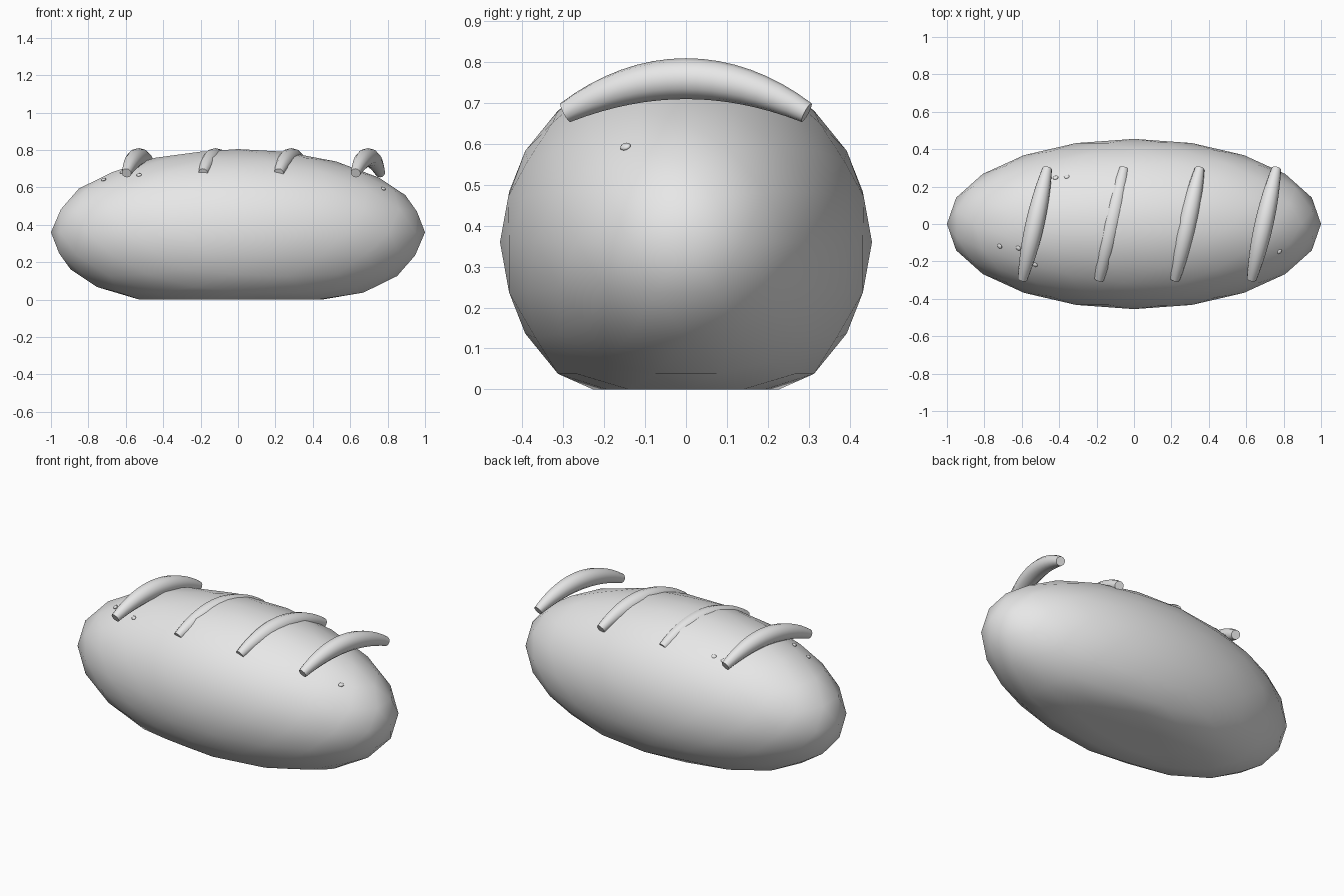
import bpy
import math
from mathutils import Vector

cube = bpy.data.objects.get("Cube")
if cube:
    bpy.data.objects.remove(cube, do_unlink=True)

RX, RY, RZ, MID = 1.0, 0.455, 0.445, 0.36

crust = bpy.data.materials.new("crust_grey")
crust.use_nodes = True
crust.diffuse_color = (0.8, 0.8, 0.8, 1)
crust.node_tree.nodes["Principled BSDF"].inputs["Base Color"].default_value = (0.8, 0.8, 0.8, 1)


def finish(obj, name):
    obj.name = name
    obj.data.materials.append(crust)
    for poly in obj.data.polygons:
        poly.use_smooth = True


# Loaf: stretched icosphere with its underside pressed flat
bpy.ops.mesh.primitive_ico_sphere_add(subdivisions=3, radius=1, location=(0, 0, 0))
loaf = bpy.context.object
for v in loaf.data.vertices:
    x, y, z = v.co
    v.co = (x * RX, y * RY, max(MID + z * RZ, 0))
finish(loaf, "loaf")


# Score ridges: tapered tubes arched over the top
def ridge(cx, name):
    curve = bpy.data.curves.new(name, "CURVE")
    curve.dimensions = "3D"
    curve.bevel_depth = 1
    curve.bevel_resolution = 4
    curve.use_fill_caps = True
    spline = curve.splines.new("POLY")
    count = 17
    spline.points.add(count - 1)
    for i, p in enumerate(spline.points):
        t = 2 * i / (count - 1) - 1
        p.co = (cx + 0.066 * t, 0.295 * t, 0.76 - 0.083 * t * t, 1)
        p.radius = 0.026 + 0.024 * (1 - t * t)
    obj = bpy.data.objects.new(name, curve)
    bpy.context.collection.objects.link(obj)
    bpy.ops.object.select_all(action="DESELECT")
    obj.select_set(True)
    bpy.context.view_layer.objects.active = obj
    bpy.ops.object.convert(target="MESH")
    obj = bpy.context.object
    finish(obj, name)
    bpy.ops.object.shade_smooth_by_angle(angle=math.radians(50))


for i, cx in enumerate((-0.53, -0.12, 0.285, 0.695)):
    ridge(cx, f"score_ridge_{i + 1}")


# Crumbs: small flat grains just breaking the crust
for i, (x, y) in enumerate(((-0.72, -0.12), (-0.62, -0.13), (-0.53, -0.22),
                            (0.78, -0.15), (-0.42, 0.25), (-0.36, 0.255))):
    z = MID + RZ * math.sqrt(1 - (x / RX) ** 2 - (y / RY) ** 2)
    normal = Vector((x / RX ** 2, y / RY ** 2, (z - MID) / RZ ** 2)).normalized()
    bpy.ops.mesh.primitive_uv_sphere_add(segments=10, ring_count=6, radius=0.015,
                                         location=Vector((x, y, z)) - normal * 0.004)
    crumb = bpy.context.object
    crumb.scale = (1, 0.8, 0.5)
    crumb.rotation_euler = normal.to_track_quat("Z", "Y").to_euler()
    finish(crumb, f"crumb_{i + 1}")
